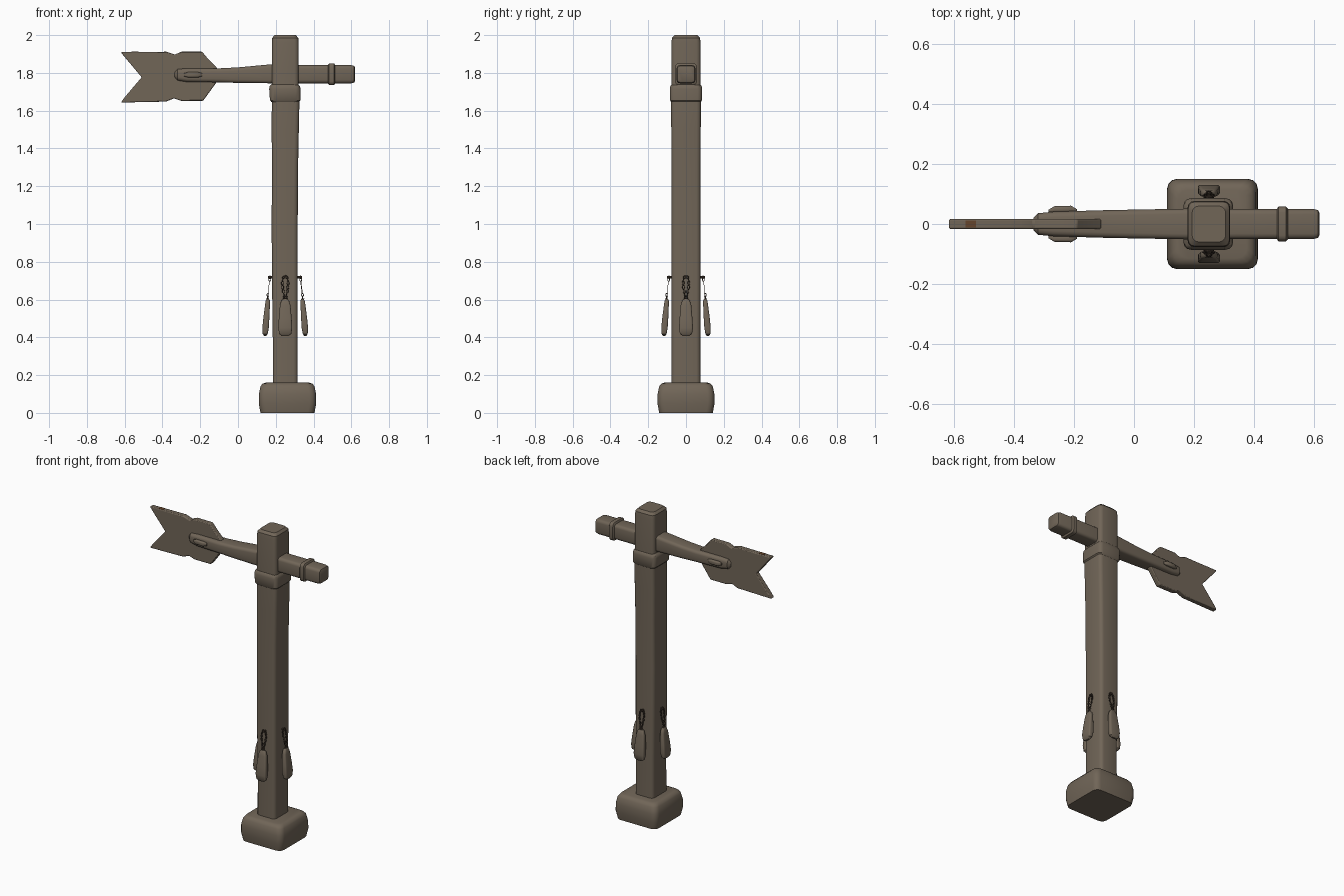
import bpy, bmesh
from math import sin, cos, pi
from mathutils import Vector, Matrix

cube = bpy.data.objects.get("Cube")
if cube:
    bpy.data.objects.remove(cube)

PX = 0.25  # post centre


def material(name, rgb):
    m = bpy.data.materials.new(name)
    m.use_nodes = True
    m.diffuse_color = (*rgb, 1)
    m.node_tree.nodes["Principled BSDF"].inputs["Base Color"].default_value = (*rgb, 1)
    return m


wood = material("weathered wood", (0.165, 0.132, 0.097))
rust = material("dark rusty chain", (0.06, 0.042, 0.03))
patch = material("bare wood", (0.13, 0.06, 0.025))


def finish(name, bm, mat, angle=0.6, bevel=0):
    bmesh.ops.recalc_face_normals(bm, faces=bm.faces)
    me = bpy.data.meshes.new(name)
    bm.to_mesh(me)
    bm.free()
    me.materials.append(mat)
    ob = bpy.data.objects.new(name, me)
    bpy.context.collection.objects.link(ob)
    if bevel:
        mod = ob.modifiers.new("soft edges", 'BEVEL')
        mod.width, mod.segments, mod.limit_method = bevel, 2, 'ANGLE'
    bpy.ops.object.select_all(action='DESELECT')
    ob.select_set(True)
    bpy.context.view_layer.objects.active = ob
    bpy.ops.object.shade_smooth_by_angle(angle=angle)
    return ob


def loft(bm, stations, r, axis='z', seg=3):
    """Rounded-rectangle sections (position, centre u, centre v, half u, half v)."""
    rings = []
    for t, cu, cv, hu, hv in stations:
        ring = []
        rr = min(r, hu * 0.95, hv * 0.95)
        for q, (su, sv) in enumerate([(1, 1), (-1, 1), (-1, -1), (1, -1)]):
            for k in range(seg + 1):
                a = (q + k / seg) * pi / 2
                u = cu + su * (hu - rr) + rr * cos(a)
                v = cv + sv * (hv - rr) + rr * sin(a)
                ring.append(bm.verts.new((u, v, t) if axis == 'z' else (t, u, v)))
        rings.append(ring)
    n = len(rings[0])
    for a, b in zip(rings, rings[1:]):
        for i in range(n):
            bm.faces.new((a[i], a[(i + 1) % n], b[(i + 1) % n], b[i]))
    bm.faces.new(rings[0])
    bm.faces.new(rings[-1])


def loft_object(name, stations, r, axis='z'):
    bm = bmesh.new()
    loft(bm, stations, r, axis)
    return finish(name, bm, wood)


# Foot block, bulging in the middle and softened on top
loft_object("foot_block", [
    (0.0, 0.262, 0, 0.143, 0.142), (0.05, 0.262, 0, 0.152, 0.151),
    (0.10, 0.262, 0, 0.151, 0.15), (0.14, 0.262, 0, 0.143, 0.142),
    (0.155, 0.262, 0, 0.132, 0.13), (0.16, 0.262, 0, 0.115, 0.115)], 0.035)

# Post with a slightly uneven hewn outline
loft_object("post", [
    (0.12, PX, 0, 0.066, 0.077), (0.40, PX, 0, 0.066, 0.076),
    (0.70, 0.248, 0, 0.068, 0.077), (1.00, 0.247, 0, 0.069, 0.077),
    (1.30, 0.249, 0, 0.069, 0.077), (1.50, 0.25, 0, 0.072, 0.078),
    (1.64, 0.252, 0, 0.073, 0.079), (1.74, 0.25, 0, 0.071, 0.077),
    (1.96, 0.25, 0, 0.071, 0.077), (1.985, 0.25, 0, 0.069, 0.074),
    (2.0, 0.25, 0, 0.056, 0.06)], 0.022)

# Collar below the arm
loft_object("post_collar", [
    (1.645, 0.25, 0, 0.072, 0.078), (1.655, 0.25, 0, 0.081, 0.085),
    (1.715, 0.248, 0, 0.083, 0.086), (1.73, 0.248, 0, 0.08, 0.083),
    (1.74, 0.248, 0, 0.07, 0.075)], 0.025)

# Horizontal arm, thinning towards the tail
loft_object("arm", [
    (-0.335, 0, 1.79, 0.022, 0.016), (-0.32, 0, 1.79, 0.036, 0.03),
    (-0.27, 0, 1.788, 0.041, 0.036), (-0.10, 0, 1.787, 0.046, 0.037),
    (0.0, 0, 1.788, 0.048, 0.041), (0.17, 0, 1.795, 0.051, 0.05),
    (0.34, 0, 1.793, 0.05, 0.048), (0.60, 0, 1.793, 0.05, 0.048),
    (0.615, 0, 1.793, 0.046, 0.044), (0.62, 0, 1.793, 0.036, 0.035)], 0.018, 'x')

# Band near the arm tip
loft_object("arm_band", [
    (0.477, 0, 1.793, 0.051, 0.05), (0.483, 0, 1.793, 0.058, 0.058),
    (0.508, 0, 1.793, 0.058, 0.058), (0.514, 0, 1.793, 0.051, 0.05)], 0.02, 'x')

# Notched arrow tail
outline = [(-0.62, 1.91), (-0.38, 1.912), (-0.335, 1.897), (-0.30, 1.912), (-0.19, 1.912),
           (-0.155, 1.87), (-0.11, 1.825), (-0.11, 1.755), (-0.15, 1.70), (-0.185, 1.652),
           (-0.30, 1.652), (-0.34, 1.665), (-0.38, 1.648), (-0.62, 1.643), (-0.605, 1.665),
           (-0.51, 1.777), (-0.605, 1.89)]
bm = bmesh.new()
face = bm.faces.new([bm.verts.new((x, -0.017, z)) for x, z in outline])
ext = bmesh.ops.extrude_face_region(bm, geom=[face])
bmesh.ops.translate(bm, vec=(0, 0.034, 0),
                    verts=[v for v in ext["geom"] if isinstance(v, bmesh.types.BMVert)])
finish("arrow_tail", bm, wood, bevel=0.005)

# Bare wood patch on the tail's top edge
bm = bmesh.new()
bmesh.ops.create_cube(bm, size=1, matrix=Matrix.Translation((-0.545, 0, 1.91))
                      @ Matrix.Diagonal((0.035, 0.024, 0.004, 1)))
finish("tail_patch", bm, patch)

# Pegs fixing the tail to the arm
for side, s in (("front", -1), ("back", 1)):
    bm = bmesh.new()
    loft(bm, [(-0.285, s * 0.044, 1.79, 0.004, 0.008), (-0.265, s * 0.049, 1.79, 0.011, 0.014),
              (-0.21, s * 0.05, 1.79, 0.011, 0.014), (-0.19, s * 0.045, 1.79, 0.004, 0.008)],
         0.008, 'x')
    finish("tail_peg_" + side, bm, wood)


def torus(bm, mat, R, r, stretch, n=10, m=5):
    grid = [[bm.verts.new(mat @ Vector(((R + r * cos(2 * pi * j / m)) * cos(2 * pi * i / n),
                                        r * sin(2 * pi * j / m),
                                        (R * stretch + r * cos(2 * pi * j / m)) * sin(2 * pi * i / n))))
             for j in range(m)] for i in range(n)]
    for i in range(n):
        for j in range(m):
            k, l = (i + 1) % n, (j + 1) % m
            bm.faces.new((grid[i][j], grid[k][j], grid[k][l], grid[i][l]))


# Hanging tags on chain loops, one on each face of the post
faces = [("front", 0, 0.08), ("right_side", -pi / 2, 0.07),
         ("back", pi, 0.08), ("left_side", pi / 2, 0.07)]
for side, turn, reach in faces:
    place = Matrix.Translation((PX, 0, 0)) @ Matrix.Rotation(turn, 4, 'Z')
    # Chain: two strands of alternating links meeting over a peg
    bm = bmesh.new()
    count = 16
    for i in range(count):
        a = 2 * pi * i / count
        x = 0.021 * sin(a) * (0.65 + 0.35 * cos(a))
        z = 0.665 + 0.058 * cos(a)
        tangent = Vector((cos(a) * 0.018, 0, -0.058 * sin(a)))
        local = (Matrix.Translation((x, -reach - 0.009 - (0.73 - z) * 0.12, z))
                 @ tangent.to_track_quat('Z', 'Y').to_matrix().to_4x4()
                 @ Matrix.Rotation(pi / 2 * (i % 2), 4, 'Z'))
        torus(bm, place @ local, 0.005, 0.0022, 1.9)
    torus(bm, place @ Matrix.Translation((0, -reach - 0.022, 0.605)), 0.008, 0.003, 1.6)
    finish("chain_" + side, bm, rust)

    bm = bmesh.new()
    bmesh.ops.create_cone(bm, cap_ends=True, segments=8, radius1=0.006, radius2=0.006, depth=0.03,
                          matrix=place @ Matrix.Translation((0, -reach - 0.005, 0.718))
                          @ Matrix.Rotation(pi / 2, 4, 'X'))
    finish("chain_peg_" + side, bm, rust)

    # Tag: narrow top, wider foot, leaning outwards at the bottom
    bm = bmesh.new()
    y = -reach - 0.024
    loft(bm, [(0.408, 0, y - 0.012, 0.018, 0.006), (0.418, 0, y - 0.012, 0.032, 0.013),
              (0.45, 0, y - 0.01, 0.037, 0.017), (0.50, 0, y - 0.006, 0.034, 0.016),
              (0.57, 0, y, 0.028, 0.013), (0.595, 0, y + 0.002, 0.02, 0.011),
              (0.602, 0, y + 0.002, 0.012, 0.007)], 0.009)
    bmesh.ops.transform(bm, matrix=place, verts=bm.verts)
    finish("tag_" + side, bm, wood)
